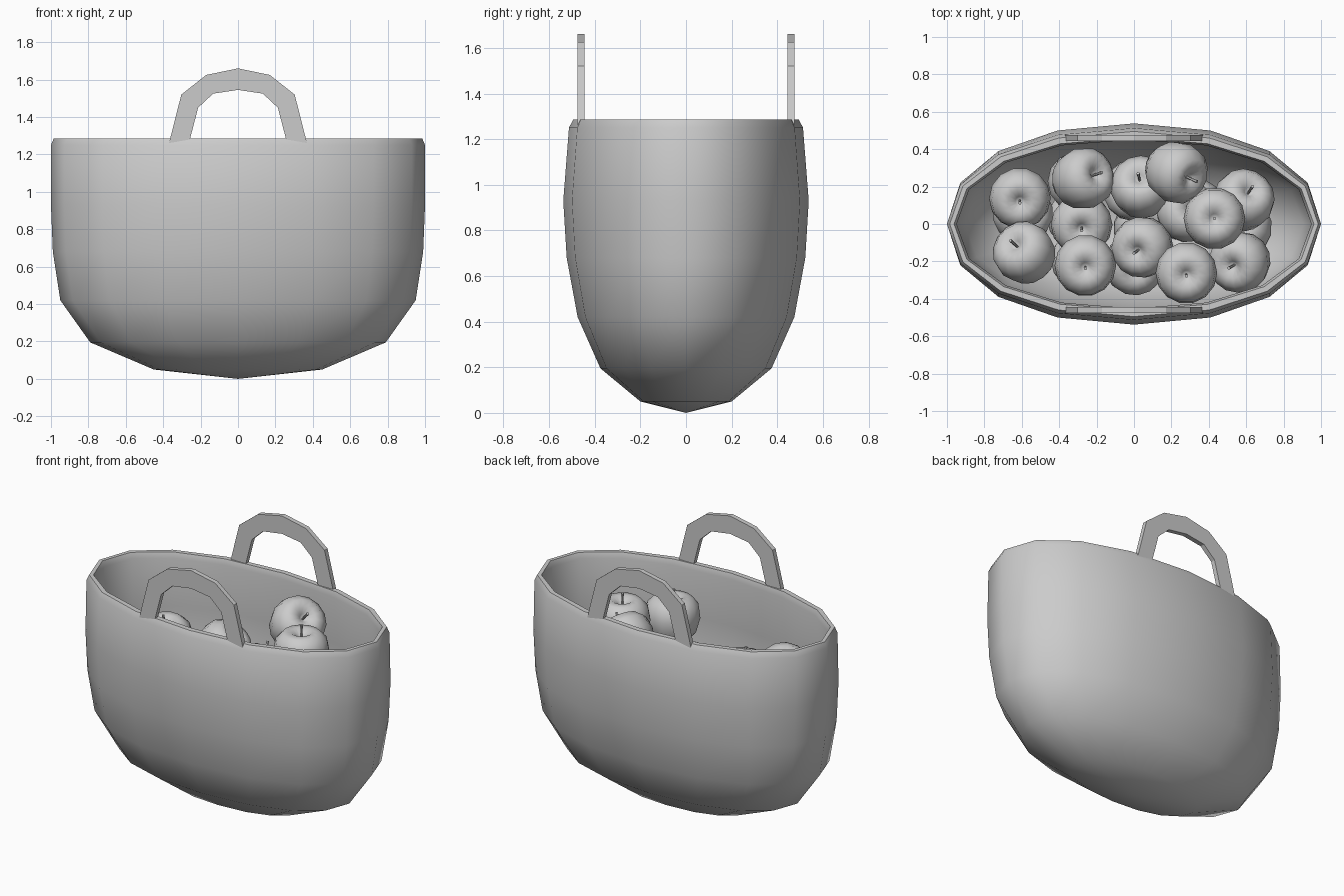
import bpy, bmesh, math
from mathutils import Vector, Matrix

if "Cube" in bpy.data.objects:
    bpy.data.objects.remove(bpy.data.objects["Cube"])


def make_object(name, bm, smooth_angle=None):
    bmesh.ops.recalc_face_normals(bm, faces=bm.faces)
    mesh = bpy.data.meshes.new(name)
    bm.to_mesh(mesh)
    bm.free()
    ob = bpy.data.objects.new(name, mesh)
    bpy.context.collection.objects.link(ob)
    if smooth_angle:
        bpy.ops.object.select_all(action='DESELECT')
        ob.select_set(True)
        bpy.context.view_layer.objects.active = ob
        bpy.ops.object.shade_smooth_by_angle(angle=math.radians(smooth_angle))
    return ob


def lathe(bm, rows, sides, power=1.0):
    """Skin elliptical rings (rx, ry, z); zero-radius rows become poles."""
    def p(v):
        return math.copysign(abs(v) ** power, v) if abs(v) > 1e-6 else 0.0
    rings = []
    for rx, ry, z in rows:
        if rx == 0:
            rings.append([bm.verts.new((0, 0, z))] * sides)
        else:
            rings.append([bm.verts.new((rx * p(math.cos(a)), ry * p(math.sin(a)), z))
                          for a in (2 * math.pi * i / sides for i in range(sides))])
    for lo, hi in zip(rings, rings[1:]):
        for i in range(sides):
            j = (i + 1) % sides
            quad = [lo[i], lo[j], hi[j], hi[i]]
            bm.faces.new(list(dict.fromkeys(quad)))


# Basket: outer wall, rounded rim, inner wall
outer = [(0, 0, 0), (.45, .2, .05), (.79, .375, .195), (.95, .475, .42),
         (.99, .523, .68), (1.0, .538, .93), (1.0, .513, 1.25),
         (.985, .495, 1.285)]
inner = [(.962, .462, 1.285), (.948, .452, 1.25), (.955, .495, .93),
         (.945, .48, .68), (.905, .435, .44), (.75, .34, .235),
         (.43, .185, .1), (0, 0, .05)]
bm = bmesh.new()
lathe(bm, outer + inner, 16, .93)
make_object("basket", bm, 60)

# Handles: flat faceted arches, one on each long side
arch_out = [(.37, 1.256), (.303, 1.52), (.17, 1.625), (0, 1.66)]
arch_in = [(.26, 1.27), (.213, 1.45), (.133, 1.525), (0, 1.545)]


def full(half):
    return half + [(-x, z) for x, z in reversed(half[:-1])]


for name, y in (("front_handle", -.475), ("back_handle", .445)):
    bm = bmesh.new()
    o = [bm.verts.new((x, y, z)) for x, z in full(arch_out)]
    n = [bm.verts.new((x, y, z)) for x, z in full(arch_in)]
    faces = [bm.faces.new((o[i], o[i + 1], n[i + 1], n[i])) for i in range(len(o) - 1)]
    ext = bmesh.ops.extrude_face_region(bm, geom=faces, use_keep_orig=True)
    bmesh.ops.translate(bm, vec=(0, .03, 0),
                        verts=[v for v in ext["geom"] if isinstance(v, bmesh.types.BMVert)])
    make_object(name, bm)

# Apples: (x, y, z, stem lean x, stem lean y)
apple_profile = [(0, -.115), (.05, -.14), (.1, -.13), (.145, -.07), (.165, .02),
                 (.152, .09), (.11, .135), (.065, .14), (.025, .115), (0, .09)]
apples = [
    (-.61, .14, .81, 0, -.15), (-.28, .24, .81, .6, .2), (-.28, 0, .6, 0, -.2),
    (-.58, -.16, .92, -.45, .4), (-.26, -.22, .79, 0, -.1), (.04, .19, .77, -.1, .45),
    (.05, -.12, .78, -.28, -.2), (.22, .28, 1.08, .65, -.3), (.58, .12, .74, .3, .45),
    (.43, .03, 1.05, 0, 0), (.57, -.2, .75, -.35, -.2), (.28, -.26, 1.0, 0, -.1),
    (.28, .06, .72, .2, .2), (0, -.21, .5, .1, -.3),
    # hidden lower layer
    (-.6, .06, .48, .2, 0), (-.28, -.2, .46, 0, .3), (.58, -.02, .45, -.2, .1),
    (.3, -.18, .6, .2, .2), (0, .18, .47, -.2, 0), (-.3, .22, .48, .1, .2),
    (-.3, .02, .26, 0, .3), (.05, -.02, .24, .3, 0), (.33, .08, .35, -.3, .1),
]
for k, (x, y, z, lx, ly) in enumerate(apples):
    axis = Vector((lx, ly, math.sqrt(1 - lx * lx - ly * ly)))
    place = Matrix.Translation((x, y, z)) @ axis.to_track_quat('Z', 'Y').to_matrix().to_4x4()
    bm = bmesh.new()
    lathe(bm, [(r, r, h) for r, h in apple_profile], 14)
    make_object(f"apple_{k + 1}", bm, 80).matrix_world = place
    bm = bmesh.new()
    lathe(bm, [(0, 0, .08), (.006, .006, .08), (.007, .007, .14),
               (.009, .009, .18), (0, 0, .18)], 6)
    make_object(f"apple_stem_{k + 1}", bm, 40).matrix_world = place
